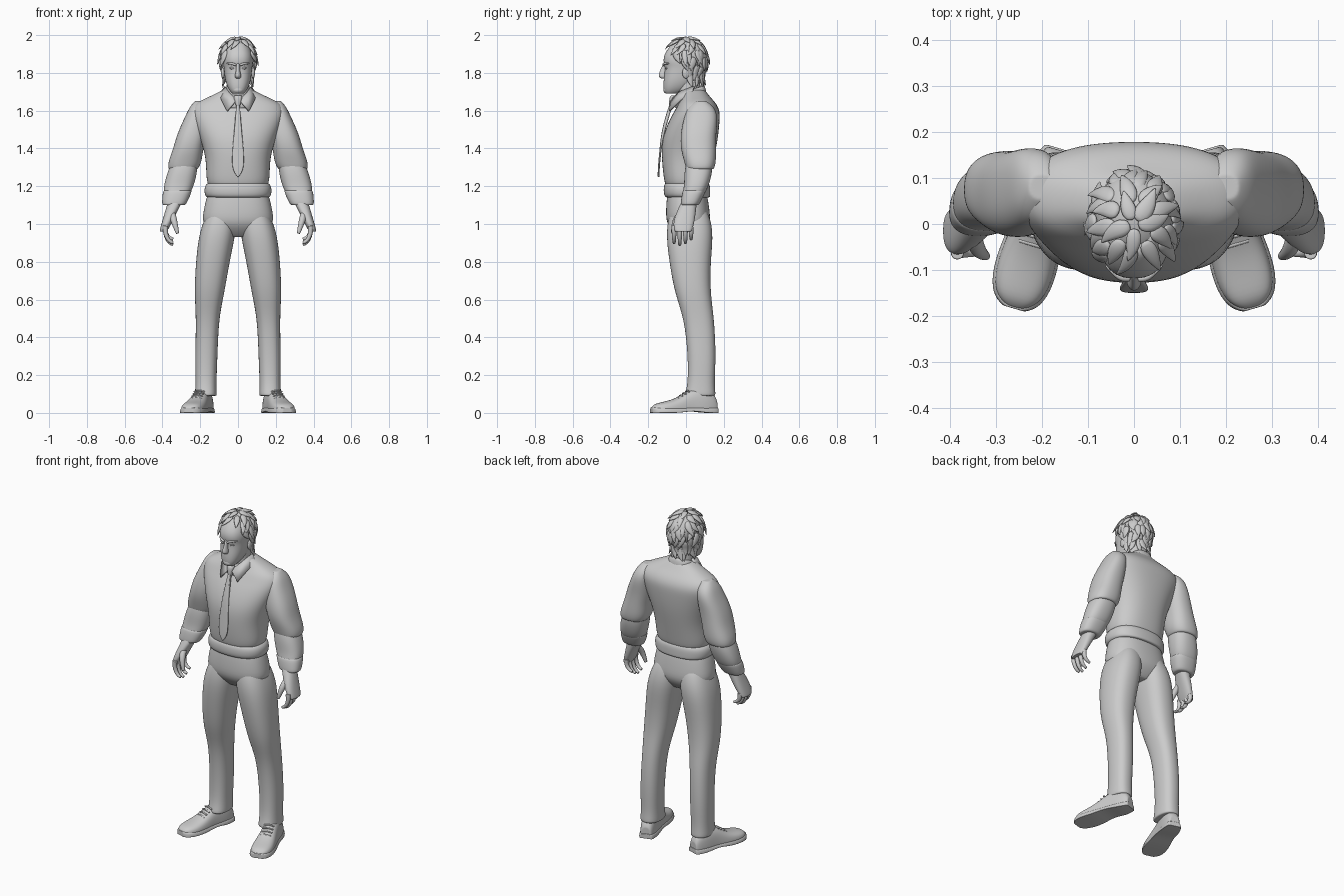
import bpy, bmesh, math, random
from mathutils import Vector, Quaternion

random.seed(4)
if "Cube" in bpy.data.objects:
    bpy.data.objects.remove(bpy.data.objects["Cube"])
GREY = (0.6, 0.6, 0.6, 1)
material = bpy.data.materials.new("plain_grey")
material.use_nodes = True
material.diffuse_color = GREY
material.node_tree.nodes["Principled BSDF"].inputs["Base Color"].default_value = GREY


def finish(name, bm, mirror=False, subdiv=2, thick=0):
    bmesh.ops.recalc_face_normals(bm, faces=bm.faces)
    mesh = bpy.data.meshes.new(name)
    bm.to_mesh(mesh)
    bm.free()
    mesh.shade_smooth()
    mesh.materials.append(material)
    part = bpy.data.objects.new(name, mesh)
    bpy.context.collection.objects.link(part)
    if mirror:
        part.modifiers.new("mirror", "MIRROR").use_mirror_merge = False
    if thick:
        part.modifiers.new("thickness", "SOLIDIFY").thickness = thick
    if subdiv:
        smoother = part.modifiers.new("smoother", "SUBSURF")
        smoother.levels = smoother.render_levels = subdiv


def add_rings(bm, rings):
    rows = [[bm.verts.new(point) for point in ring] for ring in rings]
    count = len(rows[0])
    for lower, upper in zip(rows, rows[1:]):
        for i in range(count):
            j = (i + 1) % count
            bm.faces.new((lower[i], lower[j], upper[j], upper[i]))
    bm.faces.new(rows[0])
    bm.faces.new(rows[-1])


def inset(ring):
    """Smaller copy of an end ring, which keeps the rim crisp when smoothed."""
    centre = sum(ring, Vector()) / len(ring)
    return [point.lerp(centre, .15) for point in ring]


def skin(name, rings, **options):
    bm = bmesh.new()
    add_rings(bm, [inset(rings[0]), *rings, inset(rings[-1])])
    finish(name, bm, **options)


def angles(count):
    return [math.tau * i / count for i in range(count)]


def power(value, exponent):
    return math.copysign(abs(value) ** exponent, value)


def centred(z):
    return 0


def loft(name, rows, sides=20, square=2.4, tilt=0, centre=centred, **options):
    """Stack of rounded slices: height, half width, front y, back y."""
    rings = []
    for z, half, front, back in rows:
        ring = []
        for a in angles(sides):
            x = centre(z) + half * power(math.cos(a), 2 / square)
            y = (front + back) / 2 + (back - front) / 2 * power(math.sin(a), 2 / square)
            ring.append(Vector((x, y, z + tilt * y)))
        rings.append(ring)
    skin(name, rings, **options)


def tube(name, points, **options):
    """Tapered tube through points of x, y, z, radius, carried along without twisting."""
    path = [Vector(point[:3]) for point in points]
    rings, last, turn = [], Vector((0, 0, 1)), Quaternion()
    for k, point in enumerate(points):
        ahead = (path[min(k + 1, len(path) - 1)] - path[max(k - 1, 0)]).normalized()
        turn = last.rotation_difference(ahead) @ turn
        last = ahead
        rings.append([path[k] + turn @ Vector((math.cos(a), math.sin(a), 0)) * point[3] for a in angles(8)])
    skin(name, rings, **options)


def ball(name, at, size, mirror=False):
    bm = bmesh.new()
    bmesh.ops.create_uvsphere(bm, u_segments=20, v_segments=12, radius=1)
    for vert in bm.verts:
        vert.co = Vector(at) + vert.co * Vector(size)
    finish(name, bm, mirror, subdiv=0)


# Sweater and waistband
loft("sweater", [(1.2, .16, -.11, .12), (1.25, .17, -.12, .13), (1.35, .17, -.13, .15), (1.45, .2, -.13, .17),
                 (1.55, .24, -.09, .18), (1.6, .25, -.06, .18), (1.64, .23, -.04, .16), (1.67, .16, -.02, .13),
                 (1.71, .08, -.01, .1)], sides=24)
loft("waistband", [(1.14, .17, -.11, .13), (1.16, .18, -.12, .13), (1.2, .18, -.12, .13), (1.22, .16, -.11, .12)])

# Trousers
loft("trouser_hips", [(1.18, .16, -.1, .11), (1.05, .19, -.11, .13), (.99, .19, -.1, .13), (.93, .1, -.04, .08)])
loft("trouser_legs", [(1.08, .07, -.08, .11), (.97, .1, -.11, .15), (.8, .09, -.09, .13), (.63, .08, -.06, .13),
                      (.5, .06, -.01, .15), (.3, .06, .01, .16), (.15, .055, .01, .15), (.09, .06, -.01, .16)],
     centre=lambda z: .17 - .07 * z ** 3, mirror=True)


# Sleeves: upper part, forearm, cuff
def arm_line(z):
    return .62 - .255 * z


loft("upper_sleeves", [(1.65, .03, .05, .11), (1.62, .05, .01, .15), (1.57, .06, -.01, .17), (1.48, .08, -.03, .16),
                       (1.4, .08, -.03, .16), (1.33, .09, -.01, .16), (1.29, .08, 0, .15)],
     centre=arm_line, mirror=True)
loft("forearm_sleeves", [(1.33, .07, 0, .14), (1.27, .08, -.01, .14), (1.2, .08, -.01, .12), (1.16, .07, -.02, .1)],
     centre=arm_line, mirror=True)
loft("cuffs", [(1.18, .08, -.02, .11), (1.1, .065, -.03, .07)], centre=arm_line, mirror=True)

# Hands with curled fingers
loft("palms", [(1.13, .04, -.02, .06), (1.04, .03, -.06, .05), (.99, .025, -.07, .04), (.96, .02, -.06, .03)],
     centre=lambda z: .78 - .4 * z, mirror=True)
for i, (finger, reach) in enumerate((("index", .07), ("middle", .08), ("ring", .07), ("little", .05))):
    curl = [(k * .36 - .3, .016 - .0015 * k) for k in range(6)]
    tube(finger + "_fingers", [(.34 + .045 * math.cos(a), .03 * i - .063, .97 - reach * math.sin(a), radius)
                               for a, radius in curl], mirror=True)
tube("thumbs", [(.35, -.02, 1.06, .02), (.34, -.06, 1.02, .02), (.32, -.07, .95, .01)], mirror=True)

# Shoes, laid out along an axis from heel to toe
HEEL, TOE = Vector((.16, .16, 0)), Vector((.26, -.18, 0))
AXIS = TOE - HEEL
SIDE = Vector((-AXIS.y, AXIS.x, 0)).normalized()
STATIONS = [(0, .03, .07), (.05, .04, .11), (.2, .05, .14), (.4, .05, .13), (.6, .06, .08),
            (.8, .065, .06), (.95, .05, .05), (1, .02, .03)]


def shoe_ring(along, half, low, high, bulge):
    return [HEEL + AXIS * along + SIDE * half * power(math.cos(a), .8)
            + Vector((0, 0, low + (high - low) * max(0, math.sin(a)) ** bulge)) for a in angles(16)]


skin("shoe_uppers", [shoe_ring(s, half, .02, high, .75) for s, half, high in STATIONS], mirror=True)
skin("shoe_soles", [shoe_ring(s * 1.02 - .01, half + .006, .012 if s == .4 else 0, .03, .25)
                    for s, half, high in STATIONS], mirror=True)
for k in range(4):
    middle = HEEL + AXIS * (.45 + .05 * k) + Vector((0, 0, .12 - .012 * k))
    ends = [middle + SIDE * t + Vector((0, 0, -9 * t * t)) for t in (-.03, 0, .03)]
    tube("shoe_lace_row_" + "abcd"[k], [(*end, .005) for end in ends], mirror=True, subdiv=1)

# Neck, collar and tie
loft("neck", [(1.6, .07, -.04, .09), (1.7, .06, -.05, .08), (1.8, .06, -.04, .07)])
loft("collar_band", [(1.63, .09, -.06, .11), (1.66, .09, -.06, .11), (1.7, .07, -.05, .1)], tilt=.35)
flap = bmesh.new()
flap.faces.new([flap.verts.new(point) for point in (
    (.07, .04, 1.73), (.1, .03, 1.69), (.09, -.03, 1.66), (.06, -.09, 1.6), (.01, -.08, 1.66), (.05, -.04, 1.7))])
finish("collar_flaps", flap, mirror=True, subdiv=0, thick=.009)
loft("tie_knot", [(1.68, .02, -.08, -.05), (1.67, .025, -.09, -.05), (1.62, .01, -.09, -.06)], sides=12)
loft("tie_blade", [(1.63, .01, -.09, -.07), (1.5, .02, -.13, -.11), (1.4, .03, -.14, -.13),
                   (1.29, .035, -.15, -.14), (1.25, .004, -.15, -.14)], sides=12, square=4)

# Head and face
loft("head", [(1.69, .03, -.11, -.04), (1.71, .05, -.12, .01), (1.76, .07, -.12, .06), (1.83, .075, -.11, .09),
              (1.85, .08, -.12, .1), (1.9, .08, -.12, .1), (1.96, .05, -.07, .07)], sides=24)
loft("nose", [(1.85, .01, -.12, -.09), (1.81, .01, -.14, -.09), (1.78, .02, -.15, -.1), (1.77, .01, -.13, -.1)],
     sides=12, square=2)
ball("eyes", (.03, -.1, 1.825), (.015, .012, .007), mirror=True)
ball("ears", (.08, 0, 1.8), (.01, .02, .03), mirror=True)
ball("chin", (0, -.1, 1.71), (.03, .02, .02))
tube("brows", [(.01, -.12, 1.84, .006), (.03, -.12, 1.85, .008), (.06, -.09, 1.85, .004)], mirror=True)
for lip, z in (("upper_lip", 1.75), ("lower_lip", 1.738)):
    tube(lip, [(x, 12 * x * x - .117, z - 8 * x * x, .007 - .1 * abs(x)) for x in (-.03, 0, .03)])

# Hair: a cap with overlapping pointed locks
ball("hair_cap", (0, .015, 1.885), (.085, .1, .095))


def scalp(polar, turn, lift):
    flat, up = math.sin(polar), math.cos(polar) * lift
    if polar > math.pi / 2:
        flat, up = max(.8, flat), math.pi / 2 - polar
    return Vector((.093 * flat * math.sin(turn) * lift, -.11 * flat * math.cos(turn) * lift, 1.87 + .117 * up))


hair = bmesh.new()
for row in range(7):
    start = .08 + .34 * row
    count = round(4 + 13 * math.sin(min(start, 1.6)))
    for k in range(count):
        heading = math.tau * (k + random.uniform(.2, .8)) / count - math.pi
        away = abs(heading)
        limit = .6 if away < .8 else 1.2 if away < 1.3 else 1.5 if away < 1.75 else 3
        if start > limit:
            continue
        length, swirl = random.uniform(.6, .8), random.uniform(-.35, .35)
        wide, flick = random.uniform(.02, .026), random.uniform(.1, .24)
        rings = []
        for i, taper in enumerate((.5, 1, .9, .6, .03)):
            t = i / 4
            polar, turn, lift = start + length * t, heading + swirl * t * t, 1 + flick * t * t
            spot = scalp(polar, turn, lift)
            along = scalp(polar + .05, turn + swirl * .05, lift) - spot
            out = (spot - Vector((0, 0, min(1.87, spot.z)))).normalized()
            across = along.cross(out).normalized()
            rings.append([spot + (across * math.cos(a) + out * .45 * math.sin(a)) * wide * taper
                          for a in angles(6)])
        add_rings(hair, rings)
finish("hair_locks", hair, subdiv=1)
